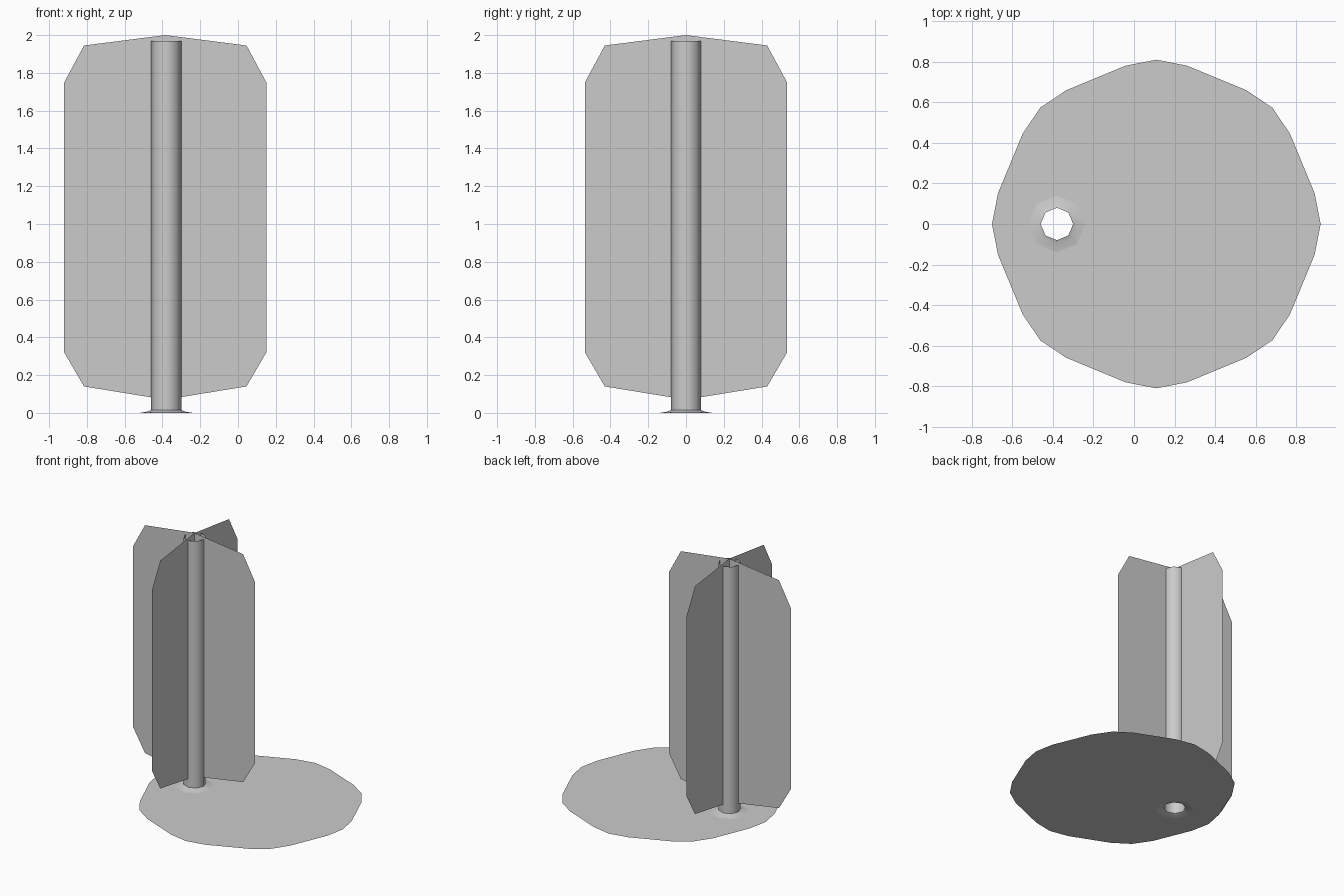
import bpy, bmesh
from math import sin, cos, pi, radians

if "Cube" in bpy.data.objects:
    bpy.data.objects.remove(bpy.data.objects["Cube"])

CX = -0.38  # trunk axis


def finish(bm, name):
    me = bpy.data.meshes.new(name)
    bm.to_mesh(me)
    bm.free()
    ob = bpy.data.objects.new(name, me)
    bpy.context.collection.objects.link(ob)
    return ob


def octagon(bm, r, z):
    return [bm.verts.new((CX + r * cos(i * pi / 4), r * sin(i * pi / 4), z)) for i in range(8)]


def loop_edges(bm, vs):
    return [bm.edges.new((vs[i], vs[(i + 1) % len(vs)])) for i in range(len(vs))]


# Trunk: open eight-sided tube with a thin flared foot
bm = bmesh.new()
rings = [octagon(bm, r, z) for r, z in [(0.14, 0.0), (0.098, 0.007), (0.08, 0.015), (0.08, 1.97)]]
for lo, hi in zip(rings, rings[1:]):
    for i in range(8):
        j = (i + 1) % 8
        bm.faces.new((lo[i], lo[j], hi[j], hi[i]))
trunk = finish(bm, "trunk")
bpy.context.view_layer.objects.active = trunk
trunk.select_set(True)
bpy.ops.object.shade_smooth_by_angle(angle=radians(50))

# Foliage: two crossed flat cards, half profile mirrored
half = [(0, 0.07), (0.43, 0.14), (0.535, 0.32), (0.535, 1.75), (0.43, 1.945), (0, 2.0)]
outline = half + [(-u, z) for u, z in half[-2:0:-1]]
for name, dx, dy in [("foliage_card_x", 1, 0), ("foliage_card_y", 0, 1)]:
    bm = bmesh.new()
    bm.faces.new([bm.verts.new((CX - 0.005 * dx + u * dx, u * dy, z)) for u, z in outline])
    finish(bm, name)

# Ground patch: offset scalloped disc with a hole around the trunk foot
bm = bmesh.new()
rim = []
for k in range(8):
    for r, a in [(0.81, 0), (0.795, 11), (0.795, 34)]:
        t = radians(45 * k + a)
        rim.append(bm.verts.new((0.11 + r * cos(t), r * sin(t), 0)))
edges = loop_edges(bm, rim) + loop_edges(bm, octagon(bm, 0.135, 0))
bmesh.ops.triangle_fill(bm, edges=edges, use_beauty=True, normal=(0, 0, 1))
for f in bm.faces:
    f.normal_update()
    if f.normal.z < 0:
        f.normal_flip()
finish(bm, "ground_patch")
